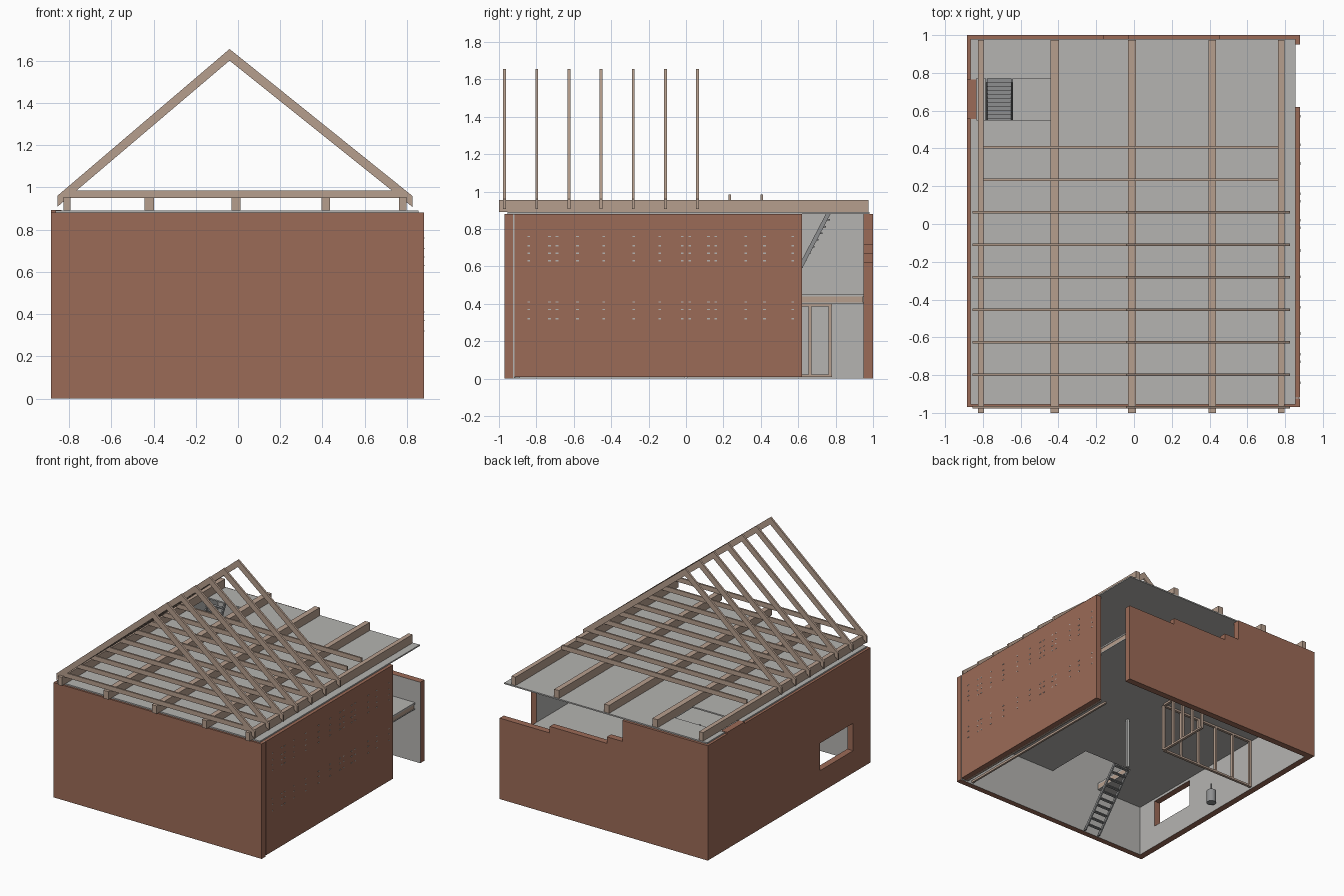
import bpy, bmesh, math
from mathutils import Vector

if "Cube" in bpy.data.objects:
    bpy.data.objects.remove(bpy.data.objects["Cube"])


def material(name, rgb):
    m = bpy.data.materials.new(name)
    m.diffuse_color = (*rgb, 1)
    m.use_nodes = True
    m.node_tree.nodes["Principled BSDF"].inputs["Base Color"].default_value = m.diffuse_color
    return m


BRICK = material("brick", (0.33, 0.145, 0.095))
TIMBER = material("timber", (0.47, 0.345, 0.27))
PLASTER = material("plaster grey", (0.46, 0.455, 0.44))
METAL = material("stair grey", (0.27, 0.275, 0.28))
POST = material("pale post", (0.65, 0.65, 0.63))


def add_box(bm, x0, x1, y0, y1, z0, z1):
    v = [bm.verts.new((x, y, z)) for x in (x0, x1) for y in (y0, y1) for z in (z0, z1)]
    for f in ((0, 1, 3, 2), (4, 6, 7, 5), (0, 4, 5, 1), (2, 3, 7, 6), (0, 2, 6, 4), (1, 5, 7, 3)):
        bm.faces.new([v[i] for i in f])


def add_prism(bm, pts, axis, lo, hi):
    # extrude a 2D outline along x (outline in y,z) or y (outline in x,z)
    place = (lambda p, t: (t, p[0], p[1])) if axis == "x" else (lambda p, t: (p[0], t, p[1]))
    a = [bm.verts.new(place(p, lo)) for p in pts]
    b = [bm.verts.new(place(p, hi)) for p in pts]
    bm.faces.new(a)
    bm.faces.new(b[::-1])
    for i in range(len(pts)):
        j = (i + 1) % len(pts)
        bm.faces.new((a[i], b[i], b[j], a[j]))


def finish(name, bm, mat, inward=None):
    bmesh.ops.recalc_face_normals(bm, faces=bm.faces)
    if inward:  # plastered inner face of a wall
        for f in bm.faces:
            f.normal_update()
            f.material_index = int(f.normal.dot(Vector(inward)) > 0.9)
    me = bpy.data.meshes.new(name)
    bm.to_mesh(me)
    bm.free()
    me.materials.append(mat)
    if inward:
        me.materials.append(PLASTER)
    ob = bpy.data.objects.new(name, me)
    bpy.context.collection.objects.link(ob)
    return ob


def boxes(name, items, mat, inward=None):
    bm = bmesh.new()
    for b in items:
        add_box(bm, *b)
    return finish(name, bm, mat, inward)


def plate_with_hole(name, outer, hole, z0, z1, mat):
    X0, X1, Y0, Y1 = outer
    a, b, c, d = hole
    parts = [(X0, X1, Y0, c), (X0, X1, d, Y1), (X0, a, c, d), (b, X1, c, d)]
    parts = [p for p in parts if p[1] - p[0] > 0.001 and p[3] - p[2] > 0.001]
    return boxes(name, [(*p, z0, z1) for p in parts], mat)


# --- brick walls, 0.05 thick, plastered inside
TOP = 0.88
boxes("front_wall", [(-0.885, 0.88, -0.97, -0.925, 0, TOP)], BRICK, (0, 1, 0))
boxes("right_wall", [(0.835, 0.88, -0.918, 0.62, 0.008, TOP)], BRICK, (-1, 0, 0))
boxes("right_joint", [(0.84, 0.872, -0.925, -0.918, 0, TOP)], PLASTER)
boxes("left_wall", [
    (-0.885, -0.835, -0.925, -0.76, 0, TOP), (-0.885, -0.835, -0.36, 0.95, 0, TOP),
    (-0.885, -0.835, -0.76, -0.36, 0, 0.17), (-0.885, -0.835, -0.76, -0.36, 0.38, TOP),
], BRICK, (1, 0, 0))
bm = bmesh.new()
add_prism(bm, [(-0.885, 0), (0.88, 0), (0.88, 0.62), (0.455, 0.62), (0.455, 0.67), (-0.03, 0.67),
               (-0.03, 0.72), (-0.16, 0.72), (-0.16, TOP), (-0.885, TOP)], "y", 0.95, 1.0)
finish("back_wall", bm, BRICK, (0, -1, 0))

# small bolt plates on the right wall
ys = (-0.84, -0.73, -0.69, -0.58, -0.44, -0.28, -0.14, -0.02, 0.02, 0.12, 0.16, 0.32, 0.42, 0.57)
zs = (0.32, 0.37, 0.41, 0.63, 0.67, 0.71, 0.76)
boxes("wall_bolts", [(0.879, 0.882, y - 0.007, y + 0.007, z - 0.003, z + 0.003)
                     for y in ys for z in zs], PLASTER)

# --- attic floor with stair opening
plate_with_hole("attic_floor", (-0.865, 0.855, -0.955, 0.98), (-0.835, -0.44, 0.55, 0.77),
                0.88, 0.89, PLASTER)
boxes("left_wall_cap", [(-0.885, -0.835, 0.555, 0.765, 0.87, 0.893)], BRICK)

# --- middle floor: ceiling boards, joists, floor boards
area, well = (-0.835, 0.835, -0.925, 0.95), (-0.43, 0.0, -0.925, -0.55)
plate_with_hole("lower_ceiling", area, well, 0.40, 0.407, PLASTER)
plate_with_hole("middle_floor", area, well, 0.44, 0.453, PLASTER)
boxes("middle_joists", [
    (-0.83, -0.79, -0.92, 0.945, 0.407, 0.44), (-0.47, -0.43, -0.92, 0.945, 0.407, 0.44),
    (0.0, 0.04, -0.92, 0.945, 0.407, 0.44), (0.39, 0.43, -0.92, 0.945, 0.407, 0.44),
    (0.79, 0.832, -0.92, 0.945, 0.407, 0.44), (-0.43, 0.0, -0.55, -0.52, 0.407, 0.44)], TIMBER)

# --- long roof beams
boxes("roof_beams", [(x - w, x + w, -1.0, 0.975, z0, z1) for x, w, z0, z1 in (
    (-0.81, 0.017, 0.89, 0.955), (-0.42, 0.022, 0.89, 0.951), (-0.01, 0.021, 0.89, 0.951),
    (0.415, 0.02, 0.89, 0.951), (0.78, 0.017, 0.89, 0.955))], TIMBER)

# --- trusses: seven complete, two with only the tie beam
T = 0.0065
for i in range(9):
    y = -0.97 + i * 0.172
    bm = bmesh.new()
    if i < 7:
        add_box(bm, -0.815, 0.785, y - T, y + T, 0.95, 0.985)
        for side in (-0.855, 0.825):
            add_prism(bm, [(side, 0.96), (-0.04, 1.655), (-0.04, 1.6), (side, 0.908)],
                      "y", y - T - 0.001, y + T + 0.001)
        finish(f"truss_{i + 1}", bm, TIMBER)
    else:
        add_box(bm, -0.8, 0.765, y - T, y + T, 0.95, 0.985)
        finish(f"tie_beam_{i + 1}", bm, TIMBER)


# --- stairs: two slanted stringers and treads
def stair(name, x0, x1, y0, z0, y1, z1, n):
    bm = bmesh.new()
    for x in (x0, x1 - 0.01):
        add_prism(bm, [(y0, z0), (y1 - 0.025, z1), (y1, z1), (y0 + 0.025, z0)], "x", x, x + 0.01)
    for k in range(1, n + 1):
        t = k / (n + 1)
        y, z = y0 + (y1 - y0) * t, z0 + (z1 - z0) * t
        add_box(bm, x0 + 0.01, x1 - 0.01, y - 0.007, y + 0.016, z - 0.004, z + 0.004)
    finish(name, bm, METAL)


stair("lower_stair", -0.43, -0.29, -0.92, 0.0, -0.54, 0.44, 10)
stair("upper_stair", -0.785, -0.64, 0.525, 0.453, 0.775, 0.885, 11)


# --- timber stud partitions, L-shaped plan
def steps(a, b, n):
    return [a + (b - a) * k / (n - 1) for k in range(n)]


S = 0.008
parts = [(-0.83, 0.0, 0.33, 0.35, z, z + 0.015) for z in (0.008, 0.385)]
parts += [(-0.01, 0.01, 0.35, 0.78, z, z + 0.015) for z in (0.008, 0.385)]
parts += [(x - S, x + S, 0.33, 0.35, 0.02, 0.39) for x in steps(-0.82, 0.0, 6)]
parts += [(-0.01, 0.01, y - S, y + S, 0.02, 0.39) for y in steps(0.45, 0.77, 4)]
boxes("stud_partition", parts, TIMBER)

# sill rails along the right wall
boxes("sill_rails", [(0.815, 0.834, -0.92, 0.6, 0.008, 0.025),
                     (0.765, 0.78, -0.92, 0.6, 0.008, 0.025)], TIMBER)


# --- centre post and water tank
def cylinder(name, r, x, y, z0, z1, mat, sides=24):
    bm = bmesh.new()
    bmesh.ops.create_cone(bm, cap_ends=True, segments=sides, radius1=r, radius2=r, depth=z1 - z0)
    bmesh.ops.translate(bm, verts=bm.verts, vec=(x, y, (z0 + z1) / 2))
    ob = finish(name, bm, mat)
    for p in ob.data.polygons:
        p.use_smooth = abs(p.normal.z) < 0.5


boxes("centre_post", [(0.05, 0.07, -0.01, 0.01, 0.0, 0.40)], POST)
cylinder("tank", 0.035, -0.79, -0.06, 0.04, 0.14, METAL)
cylinder("tank_pipe", 0.006, -0.79, -0.06, 0.14, 0.2, METAL, 8)
